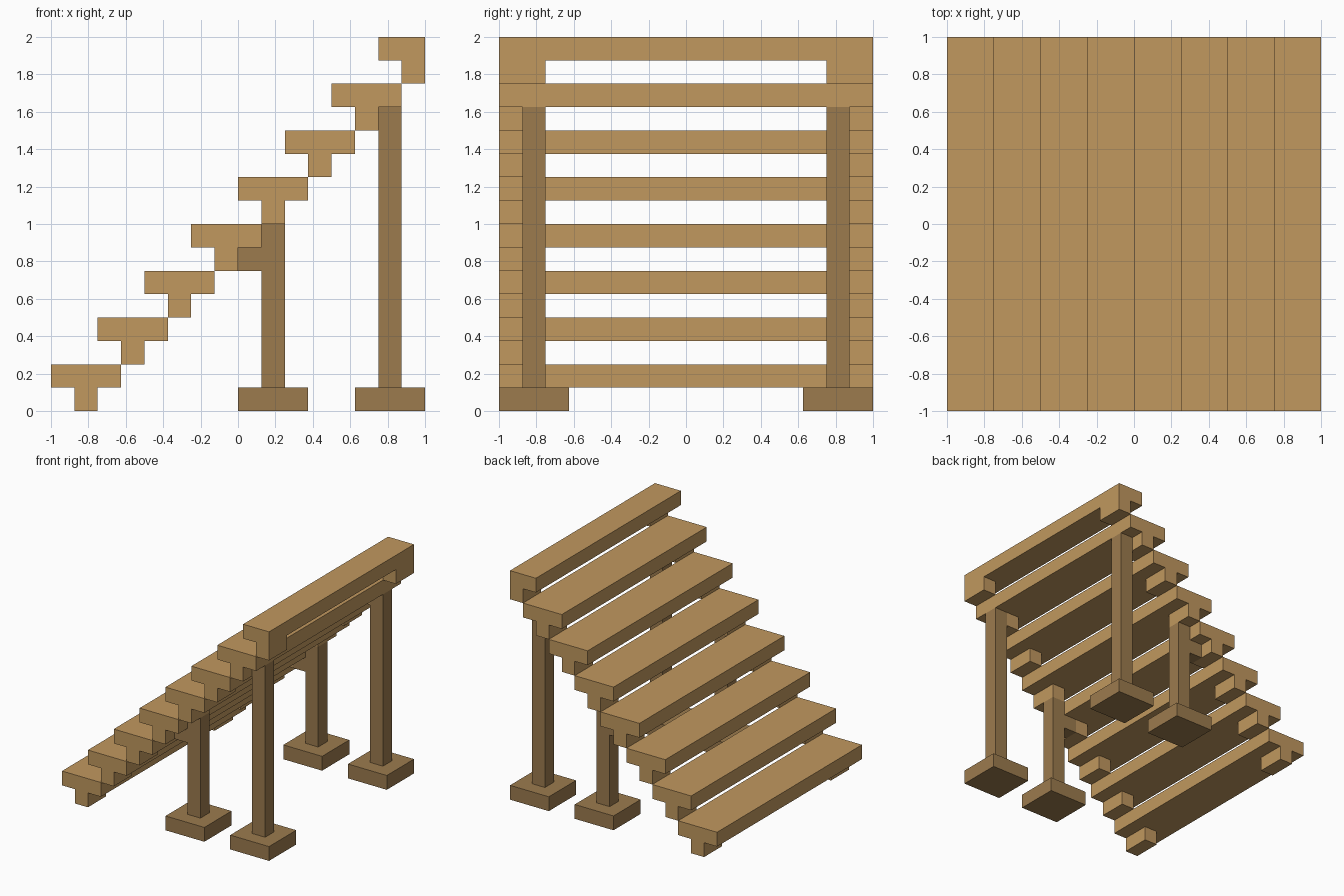
import bpy
import bmesh
from mathutils import Matrix, Vector

cube = bpy.data.objects.get("Cube")
if cube:
    bpy.data.objects.remove(cube, do_unlink=True)

U = 0.125      # beam thickness, the module of the whole staircase
STEPS = 8


def material(name, rgb):
    mat = bpy.data.materials.new(name)
    mat.use_nodes = True
    colour = (*rgb, 1.0)
    mat.diffuse_color = colour
    bsdf = mat.node_tree.nodes["Principled BSDF"]
    bsdf.inputs["Base Color"].default_value = colour
    bsdf.inputs["Roughness"].default_value = 0.9
    return mat


light_wood = material("light wood", (0.533, 0.314, 0.114))
dark_wood = material("dark wood", (0.332, 0.198, 0.076))


def box(name, mat, x, y, z):
    """Box spanning the (low, high) pairs x, y and z."""
    lo, hi = (Vector(c) for c in zip(x, y, z))
    centre, size = (lo + hi) / 2, hi - lo
    bm = bmesh.new()
    bmesh.ops.create_cube(bm, size=1, matrix=Matrix.Diagonal((*size, 1)))
    mesh = bpy.data.meshes.new(name)
    bm.to_mesh(mesh)
    bm.free()
    mesh.materials.append(mat)
    obj = bpy.data.objects.new(name, mesh)
    obj.location = centre
    bpy.context.collection.objects.link(obj)
    return obj


def box_pair(name, mat, x, y, z):
    """The same box on the front (-y) and back (+y) sides."""
    box("front_" + name, mat, x, (-y[1], -y[0]), z)
    box("back_" + name, mat, x, y, z)


# Treads, each on a short block at both ends; the top tread is narrower
for i in range(STEPS):
    x, z = -1 + 2 * U * i, 2 * U * i
    box(f"tread_{i + 1}", light_wood, (x, min(x + 3 * U, 1)), (-1, 1), (z + U, z + 2 * U))
    box_pair(f"tread_block_{i + 1}", light_wood, (x + U, x + 2 * U), (6 * U, 8 * U), (z, z + U))

# Posts on square footings
for name, x, top in (("short_post", U, 8 * U), ("tall_post", 6 * U, 13 * U)):
    box_pair(name, dark_wood, (x, x + U), (6 * U, 7 * U), (U, top))
    box_pair(name + "_footing", dark_wood, (x - U, x + 2 * U), (5 * U, 8 * U), (0, U))

# Bracket joining each short post to the neighbouring tread block
box_pair("post_bracket", dark_wood, (0, U), (6 * U, 7 * U), (6 * U, 7 * U))
